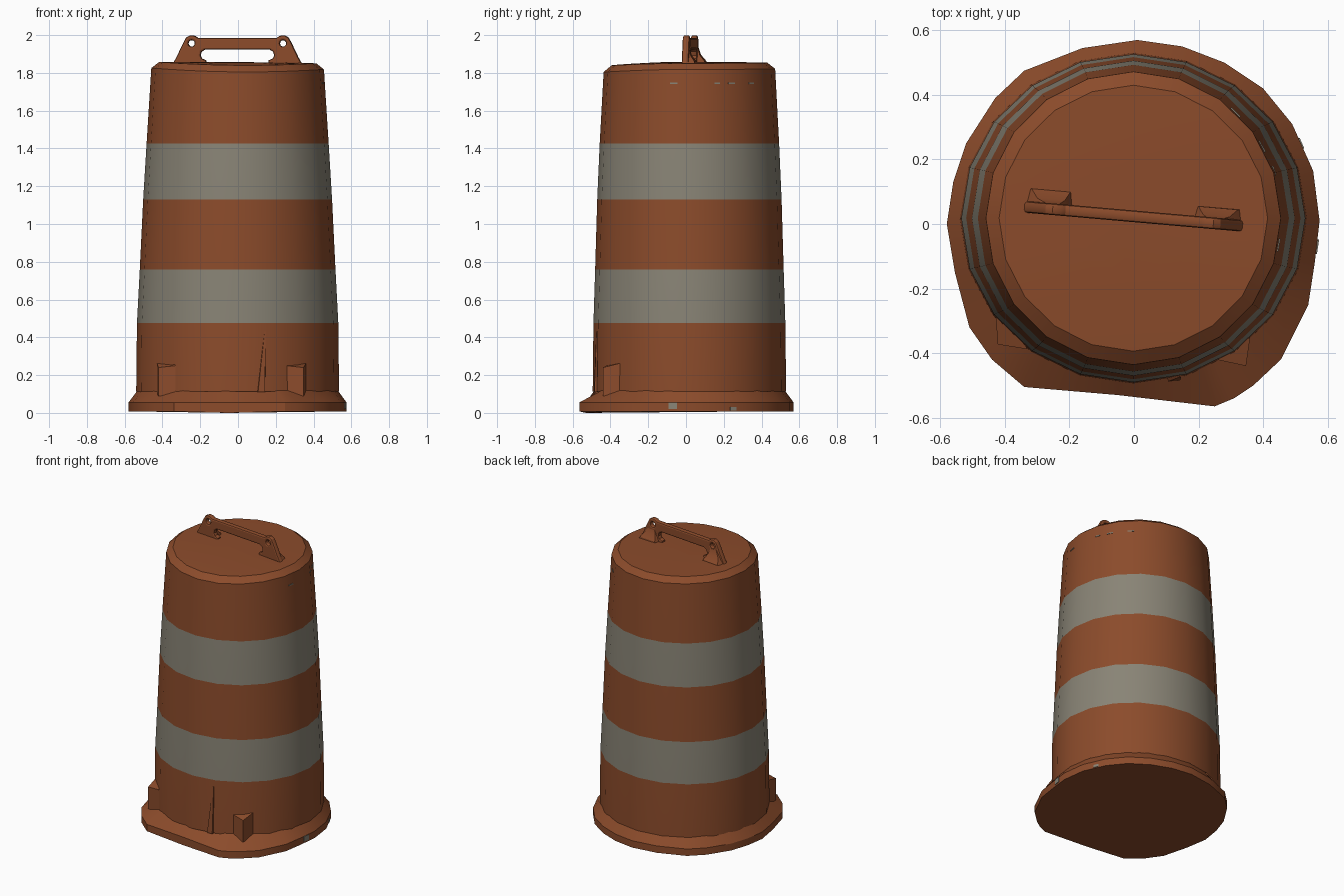
import bpy, bmesh, math
from mathutils import Vector, Matrix

cube = bpy.data.objects.get("Cube")
if cube:
    bpy.data.objects.remove(cube, do_unlink=True)


def material(name, rgb):
    m = bpy.data.materials.new(name)
    m.use_nodes = True
    color = (*rgb, 1)
    m.diffuse_color = color
    m.node_tree.nodes["Principled BSDF"].inputs["Base Color"].default_value = color
    return m


ORANGE = material("faded orange", (0.26, 0.071, 0.024))
GREY = material("reflective grey", (0.25, 0.23, 0.18))
CENTER = Vector((-0.002, 0.018, 0))


def shade(obj):
    bpy.ops.object.select_all(action="DESELECT")
    obj.select_set(True)
    bpy.context.view_layer.objects.active = obj
    if obj.type == "CURVE":
        bpy.ops.object.convert(target="MESH")
    bpy.ops.object.shade_smooth_by_angle(angle=math.radians(25))


def make(name, bm, mats, smooth=True):
    mesh = bpy.data.meshes.new(name)
    bm.to_mesh(mesh)
    bm.free()
    for m in mats:
        mesh.materials.append(m)
    obj = bpy.data.objects.new(name, mesh)
    bpy.context.collection.objects.link(obj)
    if smooth:
        shade(obj)


def loft(rings, bottom=False, top=False):
    """Skin equal-length closed rings of points, optionally capping the ends."""
    bm = bmesh.new()
    loops = [[bm.verts.new(p) for p in ring] for ring in rings]
    n = len(loops[0])
    for a, b in zip(loops, loops[1:]):
        for i in range(n):
            j = (i + 1) % n
            bm.faces.new((a[i], a[j], b[j], b[i]))
    if bottom:
        bm.faces.new(loops[0])
    if top:
        bm.faces.new(loops[-1])
    bmesh.ops.recalc_face_normals(bm, faces=bm.faces)
    return bm


def ellipse(rx, ry, z, sides=20):
    step = math.tau / sides
    return [CENTER + Vector((rx * math.cos(i * step), ry * math.sin(i * step), z))
            for i in range(sides)]


# Tapered barrel with a chamfered lid that sags at the front
profile = [(0.537, 0.512, 0.112), (0.533, 0.508, 0.475), (0.518, 0.499, 0.76),
           (0.500, 0.488, 1.13), (0.482, 0.475, 1.425), (0.457, 0.454, 1.822),
           (0.416, 0.412, 1.854), (0.2, 0.2, 1.857)]
rings = [ellipse(*p) for p in profile]
for ring in rings[-3:]:
    for p in ring:
        p.z -= 0.008 * p.x + 0.09 * max(0, -p.y) ** 2
bm = loft(rings, top=True)
for f in bm.faces:
    z = f.calc_center_median().z
    if 0.475 < z < 0.76 or 1.13 < z < 1.425:
        f.material_index = 1
make("barrel_body", bm, [ORANGE, GREY])

# Foot flange with a crisp rim and a flattened, kinked front edge
outline = [(0.575, 0.01), (0.555, 0.165), (0.49, 0.31), (0.40, 0.42), (0.28, 0.50),
           (0.15, 0.55), (0.01, 0.57), (-0.16, 0.545), (-0.34, 0.475), (-0.43, 0.39),
           (-0.52, 0.25), (-0.56, 0.13), (-0.58, 0), (-0.555, -0.15), (-0.51, -0.32),
           (-0.44, -0.42), (-0.34, -0.505), (-0.05, -0.53), (0.25, -0.565),
           (0.31, -0.54), (0.37, -0.50), (0.455, -0.42), (0.54, -0.25), (0.56, -0.12)]
lower = [Vector((x, y, 0.008)) for x, y in outline]
lower[17].z = 0
upper = [Vector((x, y, 0.055)) for x, y in outline]
inner = []
for p in upper:
    d = (p - CENTER).to_2d().normalized()
    inner.append(CENTER + Vector((d.x * 0.529, d.y * 0.504, 0.12)))
make("foot_flange", loft([lower, upper, inner], bottom=True), [ORANGE])

# Corner-shaped lugs on the front: root, outer corner, root, buried point
lugs = {"right": [(-0.43, -0.265), (-0.422, -0.373), (-0.33, -0.388), (-0.35, -0.35)],
        "left": [(0.363, -0.33), (0.347, -0.44), (0.255, -0.42), (0.29, -0.37)]}
for side, plan in lugs.items():
    levels = [(0.09,) * 4, (0.268, 0.24, 0.25, 0.27)]
    bm = loft([[Vector((*xy, z)) for xy, z in zip(plan, zs)] for zs in levels], top=True)
    make(side + "_front_lug", bm, [ORANGE], smooth=False)

# Slim tapering rib on the front
foot = [Vector(p) for p in ((0.10, -0.465, 0.11), (0.106, -0.488, 0.11),
                            (0.143, -0.485, 0.11), (0.145, -0.46, 0.11))]
tip = [Vector(p) for p in ((0.14, -0.455, 0.43), (0.141, -0.475, 0.43),
                           (0.146, -0.474, 0.43), (0.146, -0.455, 0.43))]
make("front_rib", loft([foot, tip], top=True), [ORANGE], smooth=False)

# Carrying handle: arched plate with an eyelet at each end
half = [(0.21, 1.986), (0.225, 1.996), (0.25, 1.999), (0.272, 1.987), (0.287, 1.96),
        (0.325, 1.88), (0.345, 1.845), (0.165, 1.845), (0.165, 1.866), (0.188, 1.876),
        (0.196, 1.892), (0.19, 1.912), (0.172, 1.923)]
arch = half + [(-x, z) for x, z in reversed(half)]
eyelets = [[(s * 0.243 + 0.017 * math.cos(i * math.tau / 12),
             1.956 + 0.017 * math.sin(i * math.tau / 12)) for i in range(12)]
           for s in (-1, 1)]
curve = bpy.data.curves.new("handle", "CURVE")
curve.dimensions = "2D"
curve.fill_mode = "BOTH"
curve.extrude = 0.008
curve.bevel_depth = 0.01
curve.bevel_resolution = 1
curve.offset = -0.01
for pts in [arch] + eyelets:
    spline = curve.splines.new("POLY")
    spline.points.add(len(pts) - 1)
    for p, (x, z) in zip(spline.points, pts):
        p.co = (x, z, 0, 1)
    spline.use_cyclic_u = True
curve.materials.append(ORANGE)
handle = bpy.data.objects.new("handle", curve)
bpy.context.collection.objects.link(handle)
TURN = math.radians(-5)
PLACE = Vector((-0.003, 0.024, 0))
handle.location = PLACE
handle.rotation_euler = (math.pi / 2, 0, TURN)
shade(handle)

# Flared buttresses behind the handle feet
for side, s, depth in (("right", -1, 0.06), ("left", 1, 0.05)):
    bm = loft([[Vector((s * x, y, z)) for x, y in
                ((x0, 0), (x1, 0), (x1 - 0.01, k * depth), (x0 + 0.01, k * depth))]
               for x0, x1, k, z in ((0.185, 0.342, 1, 1.845), (0.19, 0.33, 0.95, 1.862),
                                    (0.205, 0.31, 0.5, 1.895), (0.22, 0.285, 0.3, 1.935))],
              top=True)
    bm.transform(Matrix.Translation(PLACE) @ Matrix.Rotation(TURN, 4, "Z"))
    make(side + "_handle_foot", bm, [ORANGE])

# Small reflective flecks near the top and on the flange edge
flecks = [(-0.065, 1.745, 0.04, 0.007, 0.457), (0.165, 1.745, 0.03, 0.007, 0.460),
          (0.24, 1.745, 0.04, 0.007, 0.456), (0.345, 1.745, 0.04, 0.007, 0.455),
          (-0.07, 0.037, 0.045, 0.035, 0.576), (0.25, 0.022, 0.035, 0.018, 0.569)]
for i, (y, z, w, h, r) in enumerate(flecks):
    a = math.asin((y - CENTER.y) / r)
    bm = bmesh.new()
    bmesh.ops.create_cube(bm, size=1)
    bm.transform(Matrix.Translation(CENTER + Vector((r * math.cos(a), y - CENTER.y, z)))
                 @ Matrix.Rotation(a, 4, "Z") @ Matrix.Diagonal((0.006, w, h, 1)))
    make(f"reflective_fleck_{i + 1}", bm, [GREY], smooth=False)
